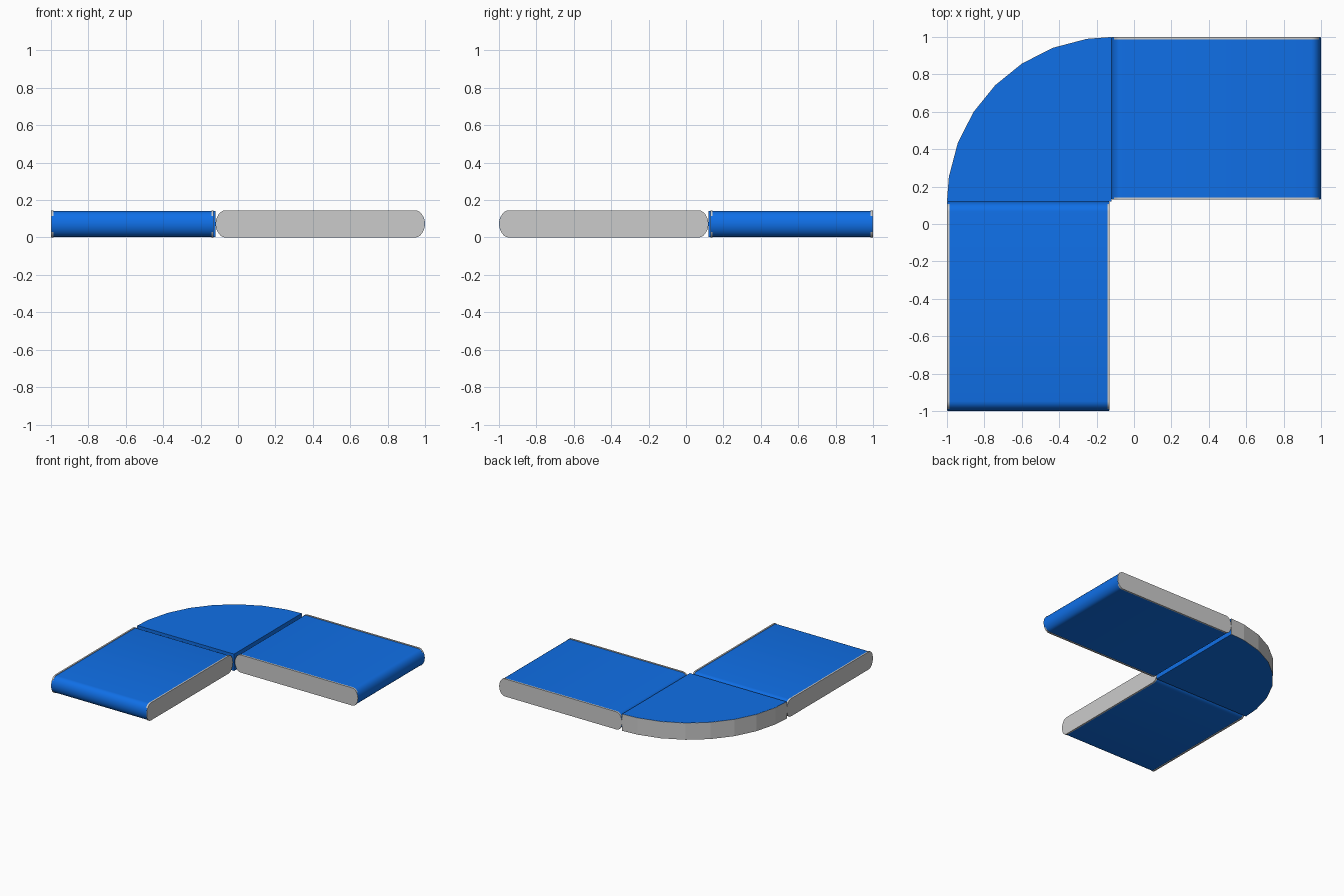
import bpy, bmesh
from math import cos, sin, pi, radians

if "Cube" in bpy.data.objects:
    bpy.data.objects.remove(bpy.data.objects["Cube"])

blue = bpy.data.materials.new("belt_blue")
blue.diffuse_color = (0.005, 0.16, 0.8, 1)
blue.use_nodes = True
blue.node_tree.nodes["Principled BSDF"].inputs["Base Color"].default_value = blue.diffuse_color


def prism(name, bottom, top, mat=None, smooth=False):
    """Closed solid between two matching outlines."""
    bm = bmesh.new()
    a = [bm.verts.new(p) for p in bottom]
    b = [bm.verts.new(p) for p in top]
    bm.faces.new(a)
    bm.faces.new(b)
    n = len(a)
    for i in range(n):
        j = (i + 1) % n
        bm.faces.new((a[i], a[j], b[j], b[i]))
    bmesh.ops.recalc_face_normals(bm, faces=bm.faces)
    me = bpy.data.meshes.new(name)
    bm.to_mesh(me)
    bm.free()
    ob = bpy.data.objects.new(name, me)
    bpy.context.collection.objects.link(ob)
    if mat:
        me.materials.append(mat)
    if smooth:
        bpy.ops.object.select_all(action='DESELECT')
        ob.select_set(True)
        bpy.context.view_layer.objects.active = ob
        bpy.ops.object.shade_smooth_by_angle(angle=radians(40))
    return ob


def side_profile(y0, y1, half_h, depth, zc=0.0725, n=12):
    """Long bar outline with half-ellipse ends, as (y, z) pairs."""
    ends = []
    for y, s in ((y1 - depth, 1), (y0 + depth, -1)):
        for i in range(n + 1):
            t = -pi / 2 + pi * i / n
            ends.append((y + s * depth * cos(t), zc + s * half_h * sin(t)))
    return ends


def straight(prefix, swap):
    def place(x, y, z):
        return (-y, -x, z) if swap else (x, y, z)

    def bar(name, x0, x1, prof, mat=None):
        prism(f"{prefix}_{name}", [place(x0, y, z) for y, z in prof],
              [place(x1, y, z) for y, z in prof], mat, True)

    # belt wraps round the bulging ends, plates stand proud along the flats
    bar("belt", -0.997, -0.133, side_profile(-1.0, 0.12, 0.0685, 0.053), blue)
    plate = side_profile(-0.998, 0.118, 0.0725, 0.05)
    bar("outer_plate", -1.0, -0.987, plate)
    bar("inner_plate", -0.143, -0.13, plate)


straight("front_section", False)
straight("right_section", True)

# faceted quarter-round corner
CX, CY = -0.12, 0.12
angles = [0] + [8.7 + 12.1 * i for i in range(7)] + [90]


def arc(r, z):
    return [(CX - r * cos(radians(a)), CY + r * sin(radians(a)), z) for a in angles]


Z0, Z1 = 0.003, 0.141
prism("corner_belt", arc(0.8785, Z0) + [(CX, CY, Z0)], arc(0.8785, Z1) + [(CX, CY, Z1)], blue)
prism("corner_wall", arc(0.88, Z0) + arc(0.876, Z0)[::-1],
      arc(0.88, Z1 - 0.001) + arc(0.876, Z1 - 0.001)[::-1])
